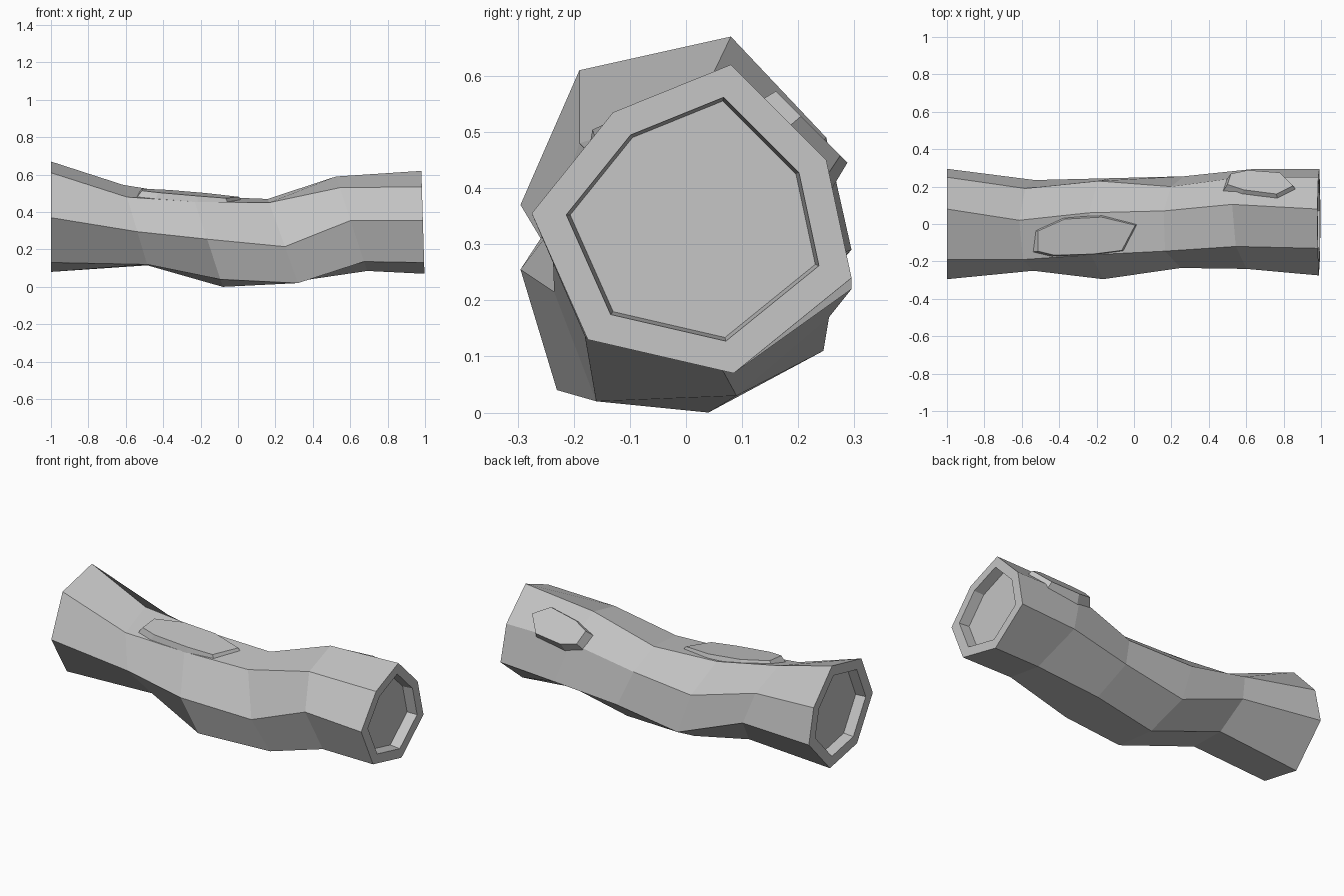
import bpy
import bmesh
from mathutils import Vector

default_cube = bpy.data.objects.get("Cube")
if default_cube:
    bpy.data.objects.remove(default_cube, do_unlink=True)

# One plain grey for everything
grey = bpy.data.materials.new("plain_grey")
grey.use_nodes = True
grey.diffuse_color = (0.55, 0.55, 0.55, 1)
grey.node_tree.nodes["Principled BSDF"].inputs["Base Color"].default_value = grey.diffuse_color


def finish(bm, name):
    """Turn a bmesh into a flat-shaded object with outward normals."""
    bmesh.ops.recalc_face_normals(bm, faces=bm.faces)
    mesh = bpy.data.meshes.new(name)
    bm.to_mesh(mesh)
    bm.free()
    mesh.materials.append(grey)
    obj = bpy.data.objects.new(name, mesh)
    bpy.context.collection.objects.link(obj)
    return obj


def bridge(bm, ring_a, ring_b):
    """Join two rings of equal length with quads."""
    count = len(ring_a)
    for i in range(count):
        j = (i + 1) % count
        bm.faces.new((ring_a[i], ring_a[j], ring_b[j], ring_b[i]))


def shrunken_ring(bm, ring, scale, shift):
    """Copy a ring, scaled about its centre and shifted along x."""
    centre = sum((v.co for v in ring), Vector()) / len(ring)
    offset = Vector((shift, 0, 0))
    return [bm.verts.new(centre + (v.co - centre) * scale + offset) for v in ring]


def build_log(name, sections, rim_scale, recess_depth):
    """Seven-sided bent trunk with a recessed disc in each end.
    Each section is (x at mid height, lean, outline of y, z points)."""
    bm = bmesh.new()
    rings = []
    for x, lean, outline in sections:
        rings.append([bm.verts.new((x - lean * (z - 0.3), y, z)) for y, z in outline])
    for ring_a, ring_b in zip(rings, rings[1:]):
        bridge(bm, ring_a, ring_b)
    for ring, inward in ((rings[0], 1), (rings[-1], -1)):
        lip = shrunken_ring(bm, ring, rim_scale, 0)
        floor = shrunken_ring(bm, ring, rim_scale * 0.97, inward * recess_depth)
        bridge(bm, ring, lip)
        bridge(bm, lip, floor)
        bm.faces.new(floor)
    return finish(bm, name)


def build_knot(name, centre, normal, outline, height, depth):
    """Cut branch stub: a flat faceted plate with sloping sides, sunk in the bark."""
    normal = Vector(normal).normalized()
    along = Vector((1, 0, 0))
    along = (along - normal * along.dot(normal)).normalized()
    across = normal.cross(along)
    bm = bmesh.new()

    def ring(scale, level):
        return [bm.verts.new(Vector(centre) + along * u * scale
                             + across * v * scale + normal * level)
                for u, v in outline]

    top = ring(0.9, height)
    bottom = ring(1.05, -depth)
    bridge(bm, bottom, top)
    bm.faces.new(top)
    bm.faces.new(bottom)
    return finish(bm, name)


# Trunk outlines run from the crest over the back, underneath, and up the front
trunk_sections = [
    (-1.0, 0, [(0.08, 0.67), (0.25, 0.49), (0.295, 0.29), (0.1, 0.08),
               (-0.15, 0.13), (-0.295, 0.37), (-0.19, 0.61)]),
    (-0.54, 0.3, [(0.02, 0.545), (0.19, 0.44), (0.235, 0.27), (0.11, 0.115),
                  (-0.1, 0.12), (-0.25, 0.295), (-0.19, 0.48)]),
    (-0.18, 0.33, [(0.06, 0.485), (0.23, 0.34), (0.245, 0.11), (0.04, 0),
                   (-0.23, 0.04), (-0.295, 0.255), (-0.165, 0.455)]),
    (0.22, 0.36, [(0.07, 0.47), (0.2, 0.36), (0.255, 0.17), (0.09, 0.03),
                  (-0.16, 0.02), (-0.235, 0.215), (-0.145, 0.45)]),
    (0.62, 0.33, [(0.105, 0.59), (0.25, 0.45), (0.295, 0.22), (0.06, 0.085),
                  (-0.18, 0.135), (-0.24, 0.355), (-0.12, 0.53)]),
    (0.99, 0.03, [(0.08, 0.62), (0.25, 0.45), (0.295, 0.24), (0.085, 0.07),
                  (-0.175, 0.13), (-0.275, 0.355), (-0.13, 0.535)]),
]
build_log("log_trunk", trunk_sections, rim_scale=0.79, recess_depth=0.06)

# Long branch stub on the top
build_knot("top_knot", (-0.265, -0.06, 0.475), (0.09, -0.1, 1),
           [(-0.28, 0.03), (-0.28, -0.09), (-0.18, -0.115), (0.05, -0.11),
            (0.22, -0.09), (0.3, 0.06), (0.1, 0.11), (-0.12, 0.1)],
           height=0.025, depth=0.04)

# Smaller branch stub high on the back
build_knot("back_knot", (0.68, 0.21, 0.495), (0, 1, 1),
           [(0.19, -0.03), (0.09, -0.1), (-0.105, -0.065), (-0.2, -0.02),
            (-0.18, 0.07), (-0.08, 0.1), (0.11, 0.08)],
           height=0.02, depth=0.04)
